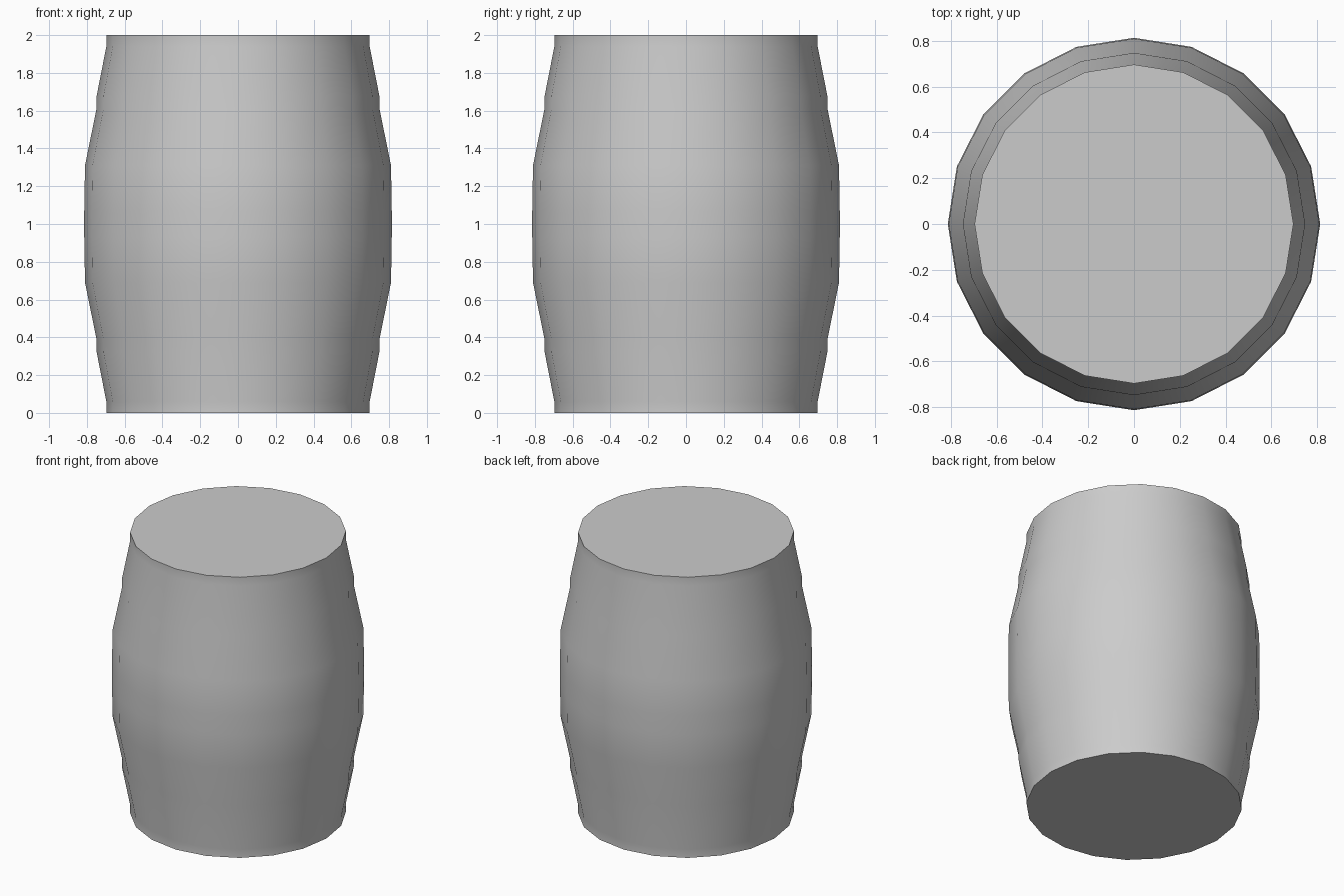
import bpy, bmesh, math

if "Cube" in bpy.data.objects:
    bpy.data.objects.remove(bpy.data.objects["Cube"])

SIDES = 20
# Lower half profile (radius, height), mirrored about z = 1
half = [(0.697, 0.0), (0.697, 0.06), (0.748, 0.32), (0.75, 0.395), (0.81, 0.69), (0.814, 0.93)]
profile = half + [(r, 2.0 - z) for r, z in reversed(half)]

# Barrel body: lathed rings joined by quads, capped flat at both ends
bm = bmesh.new()
rings = [[bm.verts.new((r * math.cos(2 * math.pi * i / SIDES),
                        r * math.sin(2 * math.pi * i / SIDES), z))
          for i in range(SIDES)] for r, z in profile]
for low, high in zip(rings, rings[1:]):
    for i in range(SIDES):
        j = (i + 1) % SIDES
        bm.faces.new((low[i], low[j], high[j], high[i]))
bm.faces.new(rings[0][::-1])
bm.faces.new(rings[-1])

mesh = bpy.data.meshes.new("barrel")
bm.to_mesh(mesh)
bm.free()
barrel = bpy.data.objects.new("barrel", mesh)
bpy.context.collection.objects.link(barrel)

# Smooth sides, crisp lids
bpy.context.view_layer.objects.active = barrel
barrel.select_set(True)
bpy.ops.object.shade_smooth_by_angle(angle=math.radians(30))
